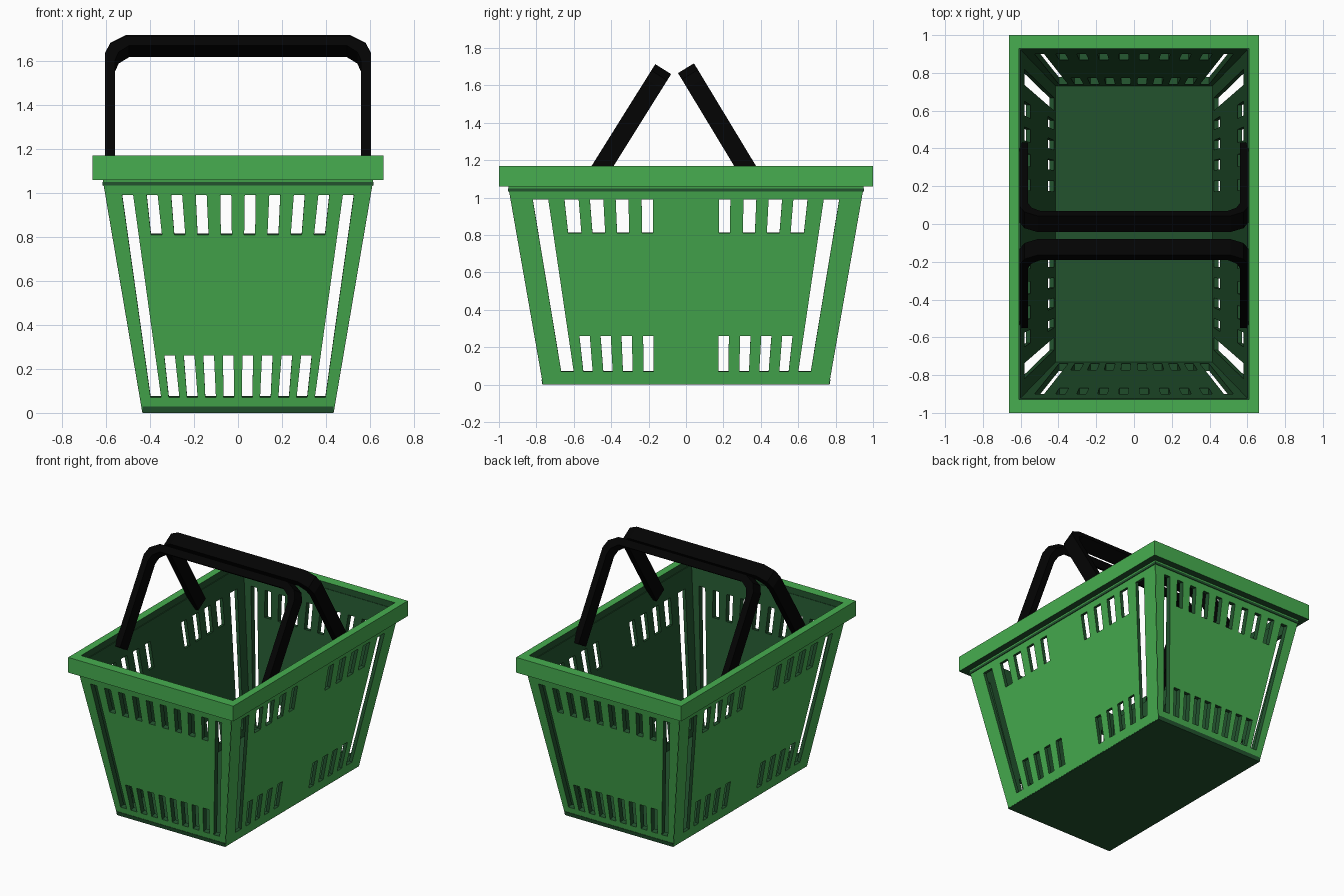
import bpy, bmesh
from mathutils import Vector

cube = bpy.data.objects.get("Cube")
if cube:
    bpy.data.objects.remove(cube)


def material(name, rgb):
    m = bpy.data.materials.new(name)
    m.use_nodes = True
    m.diffuse_color = (*rgb, 1)
    bsdf = next(n for n in m.node_tree.nodes if n.type == "BSDF_PRINCIPLED")
    bsdf.inputs["Base Color"].default_value = (*rgb, 1)
    bsdf.inputs["Roughness"].default_value = 0.6
    return m


GREEN = material("basket green", (0.063, 0.42, 0.08))
DARK = material("dark green lining", (0.016, 0.086, 0.027))
BLACK = material("handle black", (0.001, 0.001, 0.001))


def finish(name, bm, *mats):
    bmesh.ops.recalc_face_normals(bm, faces=bm.faces)
    me = bpy.data.meshes.new(name)
    bm.to_mesh(me)
    bm.free()
    for m in mats:
        me.materials.append(m)
    ob = bpy.data.objects.new(name, me)
    bpy.context.scene.collection.objects.link(ob)
    return ob


def half_x(z):
    return 0.435 + 0.17 * z


def half_y(z):
    return 0.765 + 0.175 * z


# Slot heights: bottom row, plain middle, top row
LOW, HIGH = 0.07, 0.99
ROWS = [0.004, LOW, 0.26, 0.81, HIGH, 1.12]
INSET = 0.002  # keeps panel ends just behind the neighbouring panel


def wall(name, slots, along, out, place, thickness):
    """Tapered panel; each slot is (top centre, bottom centre, top width, bottom width)."""
    lines = []
    for ct, cb, wt, wb in slots:
        lines += [(cb - wb / 2, ct - wt / 2), (cb + wb / 2, ct + wt / 2)]
    bm = bmesh.new()
    grid = []
    for z in ROWS:
        t = (z - LOW) / (HIGH - LOW)
        edge = along(z) - INSET
        us = [-edge] + [b + (a - b) * t for b, a in lines] + [edge]
        grid.append([bm.verts.new(place(u, out(z), z)) for u in us])
    last = 2 * len(slots) - 1
    for r in range(len(ROWS) - 1):
        for c in range(last + 2):
            corner = c in (1, last)
            is_slot = c % 2 == 1
            if is_slot and (r in (1, 3) or (corner and r == 2)):
                continue
            bm.faces.new((grid[r][c], grid[r][c + 1], grid[r + 1][c + 1], grid[r + 1][c]))
    ob = finish(name, bm, GREEN, DARK)
    # Outward facing normals so the thickness grows inward
    if ob.data.polygons[0].normal.dot(place(0, 1, 0)) < 0:
        ob.data.flip_normals()
    # Dark lining inside and around the slots
    mod = ob.modifiers.new("thickness", "SOLIDIFY")
    mod.thickness = thickness
    mod.offset = -1
    mod.material_offset = 1
    mod.material_offset_rim = 1


# Evenly spaced slots on the end walls
end_slots = [((i - 4.5) * 0.1115, (i - 4.5) * 0.083, 0.05, 0.048) for i in range(10)]

# Two mirrored groups of slots on the long walls
group = [(0.207, 0.2, 0.06, 0.054), (0.342, 0.311, 0.068, 0.052),
         (0.478, 0.417, 0.072, 0.05), (0.612, 0.524, 0.076, 0.05),
         (0.778, 0.634, 0.083, 0.067)]
side_slots = [(-a, -b, c, d) for a, b, c, d in reversed(group)] + group

for s, end, side in ((-1, "front", "right"), (1, "back", "left")):
    wall(end + "_wall", end_slots, half_x, half_y,
         lambda u, d, z, s=s: Vector((u, s * d, z)), 0.038)
    wall(side + "_wall", side_slots, half_y, half_x,
         lambda u, d, z, s=s: Vector((s * d, u, z)), 0.024)


def ring(bm, hx, hy, z):
    return [bm.verts.new((sx * hx, sy * hy, z))
            for sx, sy in ((-1, -1), (1, -1), (1, 1), (-1, 1))]


def bridge(bm, a, b, index=0):
    for i in range(4):
        j = (i + 1) % 4
        bm.faces.new((a[i], a[j], b[j], b[i])).material_index = index


# Floor slab, its edge showing at the front and back
bm = bmesh.new()
bottom = ring(bm, half_x(0) - 0.001, half_y(0) + 0.003, 0)
top = ring(bm, half_x(0) - 0.001, half_y(0.028) + 0.003, 0.028)
bm.faces.new(bottom)
bm.faces.new(top)
bridge(bm, bottom, top)
finish("floor", bm, DARK)


# Rectangular band with an open middle; its inner and lower sides are dark
def frame(name, outer, inner, z0, z1, outside):
    bm = bmesh.new()
    loops = [ring(bm, *outer, z0), ring(bm, *outer, z1),
             ring(bm, *inner, z1), ring(bm, *inner, z0)]
    for i in range(4):
        bridge(bm, loops[i], loops[(i + 1) % 4], i // 2)
    finish(name, bm, outside, DARK)


frame("rim", (0.662, 1.0), (0.609, 0.928), 1.06, 1.17, GREEN)
frame("under_rim_lip", (half_x(1.05) + 0.002, half_y(1.05) + 0.002),
      (half_x(1.03) - 0.01, half_y(1.03) - 0.01), 1.033, 1.05, DARK)


# Carrying handles: flat U shapes leaning toward each other
def handle(name, foot, tip, width=0.1):
    foot, tip = Vector(foot), Vector(tip)
    up = (tip - foot).normalized()
    across = Vector((0, -up.z, up.y))
    length = (tip - foot).length
    outer = [(0.605, length), (0.605, 0.095), (0.58, 0.04), (0.51, 0)]
    inner = [(0.56, length), (0.56, 0.13), (0.543, 0.085), (0.495, 0.05)]
    outer += [(-x, d) for x, d in reversed(outer)]
    inner += [(-x, d) for x, d in reversed(inner)]
    bm = bmesh.new()

    def strip(path, side):
        return [bm.verts.new(Vector((x, 0, 0)) + tip - up * d + across * side * width / 2)
                for x, d in path]

    loops = [strip(outer, -1), strip(outer, 1), strip(inner, 1), strip(inner, -1)]
    for k in range(len(outer) - 1):
        for i in range(4):
            a, b = loops[i], loops[(i + 1) % 4]
            bm.faces.new((a[k], a[k + 1], b[k + 1], b[k]))
    for k in (0, -1):
        bm.faces.new([l[k] for l in loops])
    finish(name, bm, BLACK)


handle("front_handle", (0, -0.508, 1.07), (0, -0.122, 1.687))
handle("back_handle", (0, 0.388, 1.05), (0, 0, 1.692))
